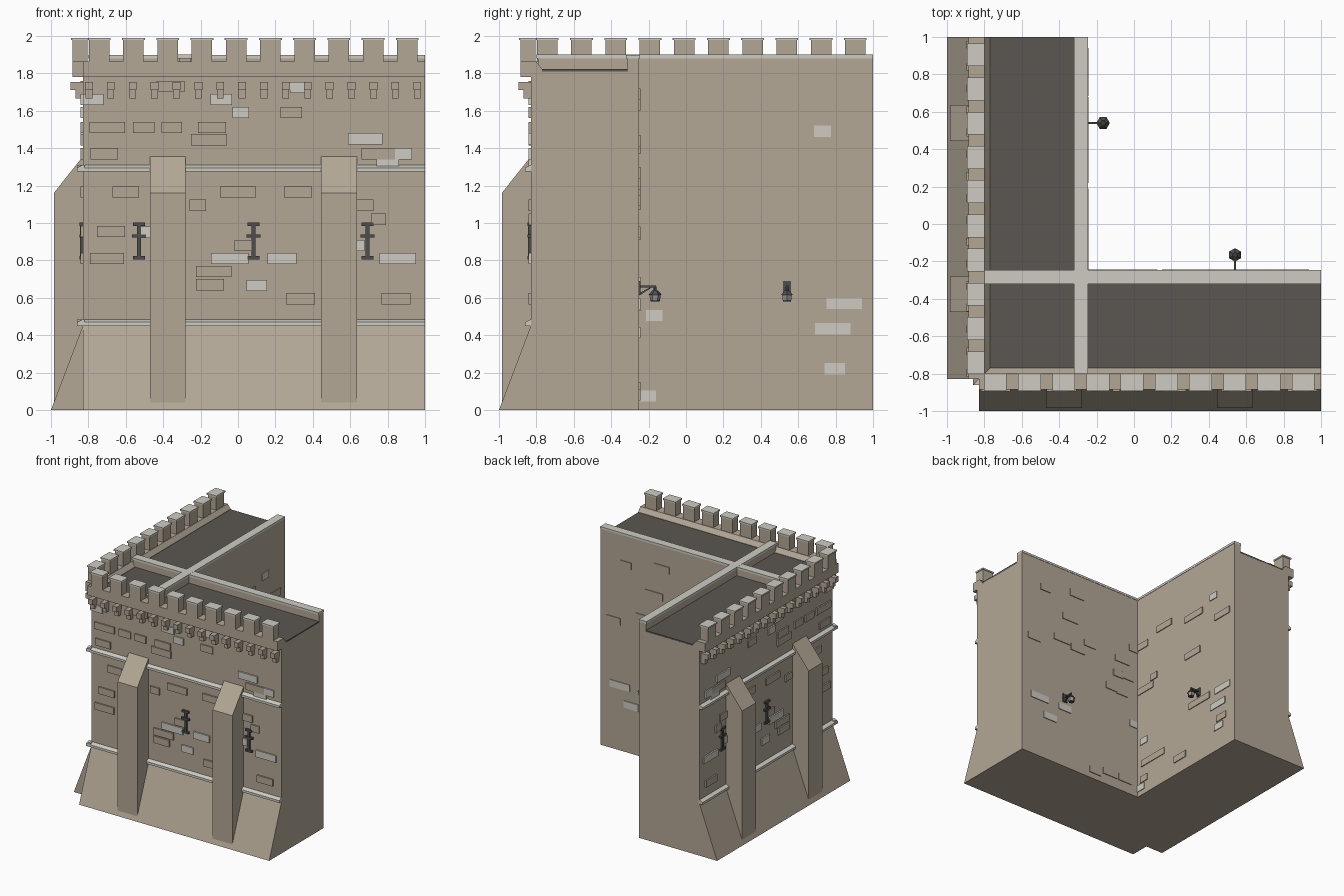
import bpy, bmesh, math
from mathutils import Matrix, Vector

if "Cube" in bpy.data.objects:
    bpy.data.objects.remove(bpy.data.objects["Cube"])


def material(name, rgb):
    m = bpy.data.materials.new(name)
    m.diffuse_color = (*rgb, 1)
    m.use_nodes = True
    m.node_tree.nodes["Principled BSDF"].inputs["Base Color"].default_value = m.diffuse_color
    return m


STONE = material("tan stone", (0.45, 0.39, 0.305))
PALE = material("pale stone", (0.61, 0.60, 0.54))
ROOF = material("dark roofing", (0.105, 0.095, 0.085))
IRON = material("dark iron", (0.075, 0.075, 0.075))
GLASS = material("grey lamp glass", (0.30, 0.30, 0.29))


class Part:
    """Collects solids given as along-wall u, across-wall v and height z.
    swap=True reflects them across the diagonal on to the other wing."""

    def __init__(self, name, mat, swap=False):
        self.name, self.mat, self.swap = name, mat, swap
        self.bm = bmesh.new()

    def prism(self, profile, u0, u1):
        rings = [[self.bm.verts.new((u, v, z)) for v, z in profile] for u in (u0, u1)]
        n = len(profile)
        self.bm.faces.new(rings[0])
        self.bm.faces.new(rings[1][::-1])
        for i in range(n):
            j = (i + 1) % n
            self.bm.faces.new((rings[0][j], rings[0][i], rings[1][i], rings[1][j]))

    def box(self, u0, u1, v0, v1, z0, z1):
        self.prism([(v0, z0), (v1, z0), (v1, z1), (v0, z1)], u0, u1)

    def hexagon(self, u, v, z0, z1, r0, r1):
        bmesh.ops.create_cone(self.bm, cap_ends=True, segments=6, radius1=r0, radius2=r1,
                              depth=z1 - z0, matrix=Matrix.Translation((u, v, (z0 + z1) / 2)))

    def done(self):
        if self.swap:
            for p in self.bm.verts:
                p.co = Vector((p.co.y, p.co.x, p.co.z))
        bmesh.ops.recalc_face_normals(self.bm, faces=self.bm.faces[:])
        mesh = bpy.data.meshes.new(self.name)
        self.bm.to_mesh(mesh)
        self.bm.free()
        mesh.materials.append(self.mat)
        ob = bpy.data.objects.new(self.name, mesh)
        bpy.context.collection.objects.link(ob)


# L-shaped wall body, extruded from its plan
plan = [(-.83, -.83), (1, -.83), (1, -.25), (-.25, -.25), (-.25, 1), (-.83, 1)]
bm = bmesh.new()
base = bm.faces.new([bm.verts.new((x, y, 0)) for x, y in plan])
top = bmesh.ops.extrude_face_region(bm, geom=[base])["geom"]
bmesh.ops.translate(bm, vec=(0, 0, 1.81), verts=[g for g in top if isinstance(g, bmesh.types.BMVert)])
bmesh.ops.recalc_face_normals(bm, faces=bm.faces[:])
mesh = bpy.data.meshes.new("wall_body")
bm.to_mesh(mesh)
bm.free()
mesh.materials.append(STONE)
bpy.context.collection.objects.link(bpy.data.objects.new("wall_body", mesh))

# Proud stones: centre along wall, centre height, width
outer_tan = [(-.70, 1.51, .19), (-.505, 1.51, .115), (-.355, 1.51, .11), (-.14, 1.51, .15),
             (-.155, 1.445, .19), (-.715, 1.37, .145), (.285, 1.59, .115), (.75, 1.37, .18),
             (0, 1.165, .19), (.32, 1.165, .15), (-.215, 1.095, .09), (.68, 1.095, .09),
             (-.60, 1.165, .14), (-.68, .955, .15), (-.70, .81, .18), (.335, .595, .155),
             (.845, .595, .155), (-.13, .74, .19), (-.15, .67, .15), (.03, .88, .10),
             (-.36, 1.73, .15), (.75, 1.02, .08)]
outer_pale = [(-.775, 1.66, .11), (-.09, 1.66, .115), (.015, 1.59, .09), (.32, 1.725, .085),
              (.68, 1.45, .185), (.885, 1.37, .09), (.80, 1.335, .12), (-.50, .95, .08),
              (-.045, .81, .20), (.235, .81, .155), (.855, .81, .195), (.10, .665, .11),
              (.65, .88, .05)]
rear_a_tan = [(.095, 1.49, .19), (.84, 1.275, .195), (.46, 1.065, .195), (-.04, 1.065, .085),
              (-.145, .995, .195), (.545, .57, .27), (.04, .295, .115), (-.11, .295, .18),
              (.295, .145, .15), (-.17, .145, .09), (.475, 1.42, .23), (-.18, 1.42, .13),
              (.83, .295, .12)]
rear_a_pale = [(.73, 1.49, .09), (-.17, .505, .09), (.845, .57, .19), (.785, .435, .19),
               (.795, .22, .11), (-.205, .075, .09)]
rear_b_tan = [(.75, 1.63, .10), (.41, 1.69, .15), (.48, 1.44, .17), (.27, 1.27, .12),
              (.57, 1.21, .17), (.87, 1.12, .13), (.40, 1.175, .15), (-.08, 1.25, .15),
              (-.035, 1.10, .10), (-.14, 1.11, .12), (.03, .95, .13), (-.08, .94, .12),
              (.21, .08, .12), (.05, .12, .15), (-.11, .12, .14), (-.2, 1.4, .09)]
rear_b_pale = [(.81, .565, .19), (.54, .56, .13), (.70, .415, .14), (-.2, .68, .08)]


def stones(name, mat, rows, v0, v1, swap):
    p = Part(name, mat, swap)
    for u, z, w in rows:
        p.box(max(u - w / 2, min(-.25, -.83 if v0 < -.5 else -.25)), u + w / 2,
              v0, v1, z - .03, z + .03)
    p.done()


stones("rear_stones_a", STONE, rear_a_tan, -.26, -.243, True)
stones("rear_pale_stones_a", PALE, rear_a_pale, -.26, -.243, True)
stones("rear_stones_b", STONE, rear_b_tan, -.26, -.243, False)
stones("rear_pale_stones_b", PALE, rear_b_pale, -.26, -.243, False)

# Both wings carry the same fittings, reflected across the corner
for side, swap in (("front", False), ("left", True)):
    stones(side + "_stones", STONE, outer_tan, -.842, -.82, swap)
    stones(side + "_pale_stones", PALE, outer_pale, -.842, -.82, swap)

    # Battered plinth
    p = Part(side + "_plinth", STONE, swap)
    p.prism([(-1, 0), (-.83, 0), (-.83, .45)], -.83, 1)
    p.done()

    # Buttresses with weathered tops
    p = Part(side + "_buttresses", STONE, swap)
    for u in (-.375, .54):
        p.prism([(-.985, .03), (-.82, .03), (-.82, 1.36), (-.83, 1.355), (-.985, 1.16)],
                u - .095, u + .095)
    p.done()

    # String courses
    p = Part(side + "_string_courses", PALE, swap)
    for z in (.45, 1.275):
        p.prism([(-.82, z), (-.86, z), (-.86, z + .02), (-.83, z + .035), (-.82, z + .035)], -.86, 1)
    p.done()

    # Two-step corbels
    p = Part(side + "_corbels", STONE, swap)
    for i in range(16):
        u = -.797 + .117 * i
        p.box(u - .021, u + .021, -.895, -.82, 1.71, 1.755)
        p.box(u - .018, u + .018, -.868, -.82, 1.665, 1.71)
    p.done()

    # Parapet band with sloped inner fillet
    p = Part(side + "_parapet", STONE, swap)
    p.prism([(-.885, 1.78), (-.80, 1.78), (-.77, 1.80), (-.77, 1.825), (-.80, 1.862), (-.885, 1.862)],
            -.83, 1)
    p.done()

    # Merlons and their caps
    p = Part(side + "_merlons", STONE, swap)
    c = Part(side + "_merlon_caps", PALE, swap)
    for i in range(10):
        u = -.742 + .183 * i
        p.box(u - .055, u + .055, -.885, -.805, 1.86, 1.977)
        c.box(u - .061, u + .061, -.892, -.799, 1.977, 1.99)
    p.done()
    c.done()

    # Roof deck
    p = Part(side + "_roof", ROOF, swap)
    p.box(-.77 if not swap else -.31, 1, -.77, -.31, 1.805, 1.822)
    p.done()

    # Rear parapet wall and coping
    p = Part(side + "_rear_parapet", STONE, swap)
    p.box(-.79, 1, -.315, -.25, 1.80, 1.88)
    p.done()
    p = Part(side + "_rear_coping", PALE, swap)
    p.box(-.80, 1, -.32, -.247, 1.88, 1.9 if swap else 1.899)
    p.done()

    # Iron wall anchors
    p = Part(side + "_wall_anchors", IRON, swap)
    for u in (-.53, .083, .692):
        p.box(u - .011, u + .011, -.845, -.82, .81, 1.0)
        for z, w in ((.815, .032), (.93, .038), (.993, .032)):
            p.box(u - w, u + w, -.848, -.82, z - .009, z + .009)
    p.done()

    # Bracket lamp on the rear wall
    p = Part(side + "_lamp_bracket", IRON, swap)
    u, v = .54, -.165
    p.box(u - .022, u + .022, -.26, -.242, .615, .69)
    p.box(u - .006, u + .006, -.25, v + .005, .655, .667)
    p.prism([(-.25, .612), (-.25, .624), (-.185, .66), (-.175, .66)], u - .005, u + .005)
    p.hexagon(u, v, .635, .66, .008, .008)
    p.hexagon(u, v, .615, .64, .036, .014)
    p.hexagon(u, v, .58, .587, .024, .026)
    p.done()
    p = Part(side + "_lamp_glass", GLASS, swap)
    p.hexagon(u, v, .587, .615, .026, .03)
    p.done()
